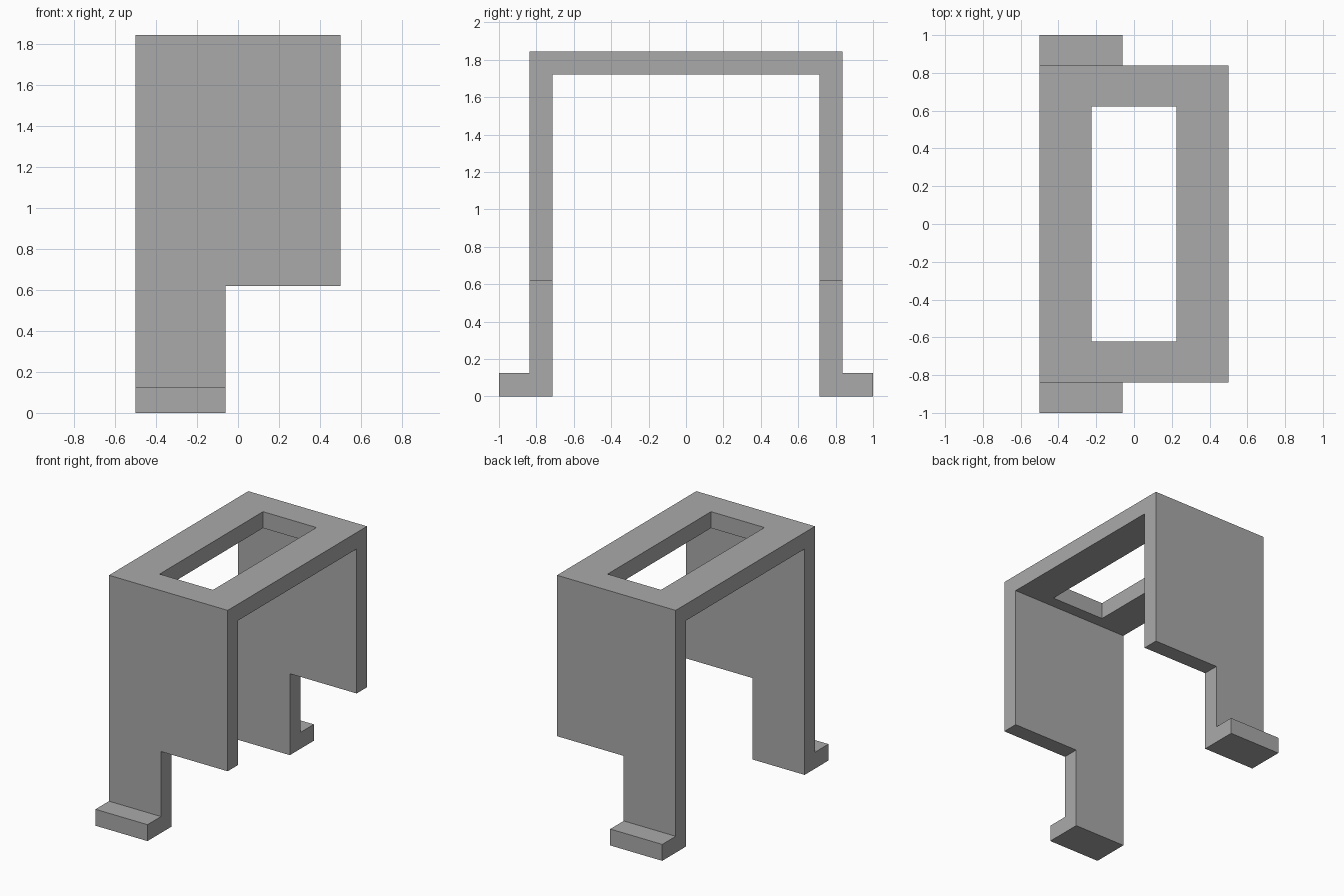
import bpy
import bmesh

if "Cube" in bpy.data.objects:
    bpy.data.objects.remove(bpy.data.objects["Cube"], do_unlink=True)

HALF_WIDTH = 0.5
HEIGHT = 1.845
WALL = 0.125
OUTER = 0.838          # outer face of the side walls
INNER = OUTER - WALL
NOTCH_X, NOTCH_Z = -0.062, 0.62


def make_object(name, bm):
    bmesh.ops.recalc_face_normals(bm, faces=bm.faces)
    mesh = bpy.data.meshes.new(name)
    bm.to_mesh(mesh)
    bm.free()
    obj = bpy.data.objects.new(name, mesh)
    bpy.context.collection.objects.link(obj)
    return obj


def extrude_along_x(name, profile, half_width):
    bm = bmesh.new()
    face = bm.faces.new([bm.verts.new((-half_width, y, z)) for y, z in profile])
    grown = bmesh.ops.extrude_face_region(bm, geom=[face])["geom"]
    verts = [v for v in grown if isinstance(v, bmesh.types.BMVert)]
    bmesh.ops.translate(bm, verts=verts, vec=(2 * half_width, 0, 0))
    # Keep the starting cap so the solid is closed
    if not face.is_valid or len(bm.faces) < len(profile) + 2:
        edges = [e for e in bm.edges if e.is_boundary]
        bmesh.ops.holes_fill(bm, edges=edges)
    return make_object(name, bm)


def cut_box(target, low, high):
    bm = bmesh.new()
    bmesh.ops.create_cube(bm, size=1)
    for v in bm.verts:
        v.co = [b if c > 0 else a for c, a, b in zip(v.co, low, high)]
    cutter = make_object("cutter", bm)
    cutter.hide_render = True
    mod = target.modifiers.new("cut", "BOOLEAN")
    mod.operation = "DIFFERENCE"
    mod.solver = "EXACT"
    mod.object = cutter
    bpy.context.view_layer.objects.active = target
    bpy.ops.object.modifier_apply(modifier=mod.name)
    bpy.data.objects.remove(cutter, do_unlink=True)


# Arch with outward feet: half outline, mirrored across y
half = [(INNER, HEIGHT - WALL), (INNER, 0), (1, 0), (1, WALL),
        (OUTER, WALL), (OUTER, HEIGHT)]
profile = half + [(-y, z) for y, z in reversed(half)]
bracket = extrude_along_x("bracket_frame", profile, HALF_WIDTH)

# Rectangular opening in the top plate
cut_box(bracket, (-0.225, -0.622, HEIGHT - 2 * WALL), (0.225, 0.622, HEIGHT + WALL))

# Shortened walls on the left side, leaving one leg per wall
cut_box(bracket, (NOTCH_X, -1.2, -0.2), (HALF_WIDTH + 0.2, 1.2, NOTCH_Z))

# Plain grey finish
grey = bpy.data.materials.new("plain grey")
grey.use_nodes = True
colour = (0.4, 0.4, 0.4, 1)
grey.diffuse_color = colour
grey.node_tree.nodes["Principled BSDF"].inputs["Base Color"].default_value = colour
bracket.data.materials.clear()
bracket.data.materials.append(grey)
for poly in bracket.data.polygons:
    poly.material_index = 0
